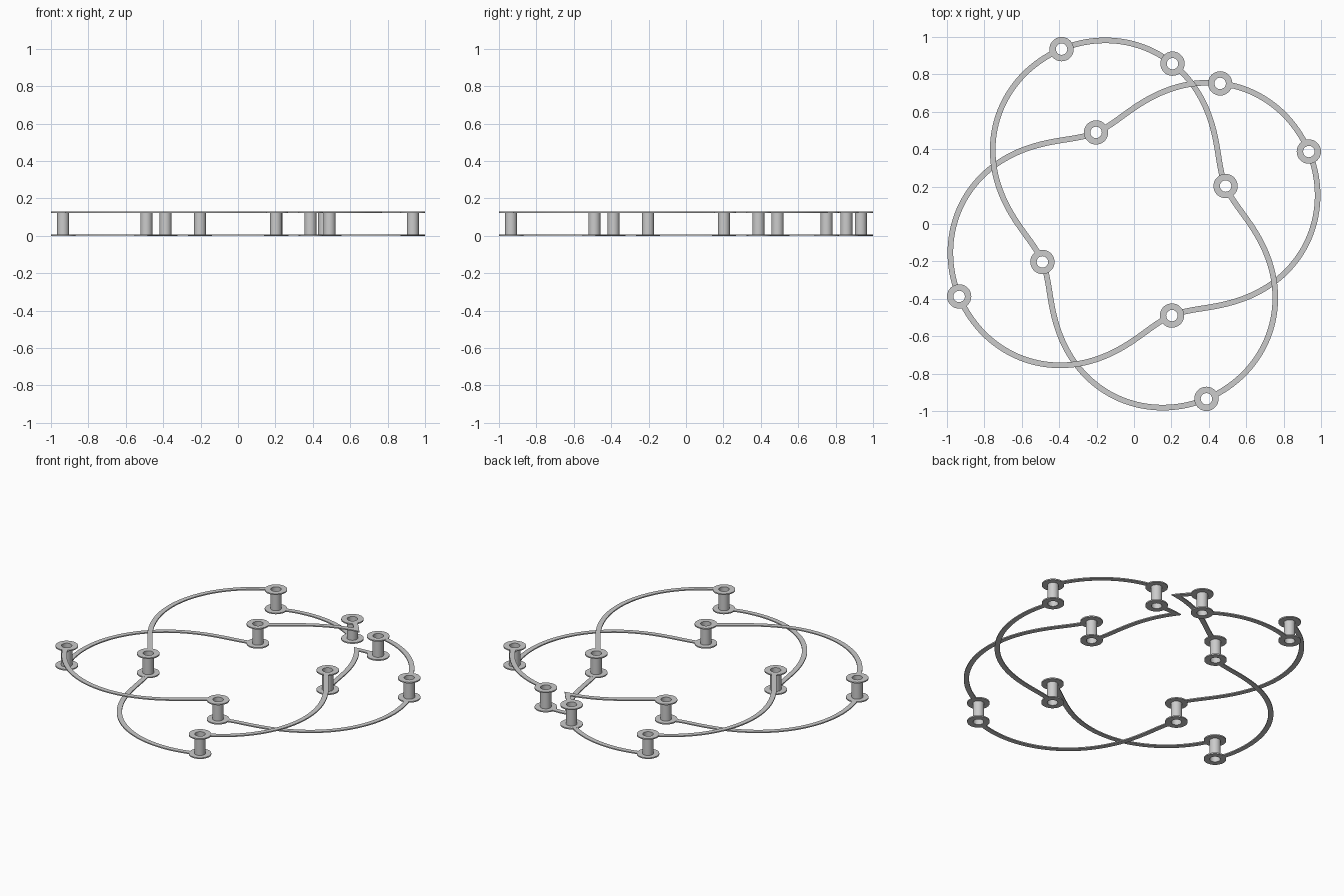
import bpy, bmesh, math
from mathutils import Vector

if "Cube" in bpy.data.objects:
    bpy.data.objects.remove(bpy.data.objects["Cube"])

HEIGHT = 0.13
SHEET = 0.007          # thickness of tracks and pads
WIDTH = 0.03           # track width
PAD, BORE, WALL = 0.065, 0.0305, 0.0325

metal = bpy.data.materials.new("light grey metal")
metal.use_nodes = True
colour = (0.6, 0.6, 0.6, 1)
metal.diffuse_color = colour
metal.node_tree.nodes["Principled BSDF"].inputs["Base Color"].default_value = colour


def finish(name, bm, smooth=True):
    bmesh.ops.recalc_face_normals(bm, faces=bm.faces)
    mesh = bpy.data.meshes.new(name)
    bm.to_mesh(mesh)
    bm.free()
    mesh.materials.append(metal)
    obj = bpy.data.objects.new(name, mesh)
    bpy.context.collection.objects.link(obj)
    if smooth:
        bpy.ops.object.select_all(action='DESELECT')
        obj.select_set(True)
        bpy.context.view_layer.objects.active = obj
        bpy.ops.object.shade_smooth_by_angle(angle=math.radians(35))
    return obj


def loop_point(peak, degrees):
    """Point on a pinched oval whose widest direction is at angle peak."""
    u = math.radians(2 * (degrees - peak))
    r = 0.791 + 0.241 * math.cos(u) - 0.02 * math.cos(2 * u)
    a = math.radians(degrees)
    return Vector((r * math.cos(a), r * math.sin(a)))


def track(name, z, arcs):
    """Flat strip following arcs (peak, start, end), mitred at every point."""
    path = []
    for peak, start, end in arcs:
        steps = max(2, round(abs(end - start)))
        arc = [loop_point(peak, start + (end - start) * i / steps) for i in range(steps + 1)]
        path += arc[1:] if path else arc
    first, last = path[0], path[-1]
    path = [p for p in path if min((p - first).length, (p - last).length) > 0.045]

    bm = bmesh.new()
    rings = []
    for i, p in enumerate(path):
        d_in = (p - path[max(i - 1, 0)]).normalized() if i else (path[1] - p).normalized()
        d_out = (path[i + 1] - p).normalized() if i < len(path) - 1 else d_in
        n_in = Vector((-d_in.y, d_in.x))
        n_out = Vector((-d_out.y, d_out.x))
        miter = (n_in + n_out).normalized()
        side = miter * (WIDTH / 2 / miter.dot(n_in))
        corners = ((p + side, z), (p - side, z), (p - side, z + SHEET), (p + side, z + SHEET))
        rings.append([bm.verts.new((q.x, q.y, h)) for q, h in corners])
    for a, b in zip(rings, rings[1:]):
        for k in range(4):
            m = (k + 1) % 4
            bm.faces.new((a[k], a[m], b[m], b[k]))
    bm.faces.new(rings[0])
    bm.faces.new(rings[-1])
    finish(name, bm)


def spool(name, centre):
    """Hollow barrel with a ring pad at each end, turned from one profile."""
    profile = [(BORE, 0), (PAD, 0), (PAD, SHEET + 0.0005), (WALL, SHEET + 0.0005),
               (WALL, HEIGHT - SHEET - 0.0005), (PAD, HEIGHT - SHEET - 0.0005),
               (PAD, HEIGHT), (BORE, HEIGHT)]
    bm = bmesh.new()
    verts = [bm.verts.new((r, 0, z)) for r, z in profile]
    edges = [bm.edges.new((v, verts[(i + 1) % len(verts)])) for i, v in enumerate(verts)]
    bmesh.ops.spin(bm, geom=verts + edges, cent=(0, 0, 0), axis=(0, 0, 1),
                   angle=math.tau, steps=32)
    bmesh.ops.remove_doubles(bm, verts=bm.verts, dist=0.0001)
    obj = finish(name, bm)
    obj.location = (centre.x, centre.y, 0)


# Two crossed ovals, joined into one closed run at the back crossing
A, B = 112.5, 22.5
CROSS, STEP = 67.5, 9
runs = [
    [(A, A, A + 90)],
    [(A, A + 90, A + 180)],
    [(A, A + 180, A + 270)],
    [(A, B, CROSS), (B, CROSS, CROSS - STEP)],
    [(B, CROSS - STEP, B)],
    [(B, B, B - 90)],
    [(B, B - 90, B - 180)],
    [(B, B - 180, B - 270)],
    [(B, A, CROSS), (A, CROSS, CROSS + STEP)],
    [(A, CROSS + STEP, A)],
]

# Tracks alternate between the upper and lower layer; a spool starts each one
for i, arcs in enumerate(runs):
    upper = i % 2 == 0
    z = HEIGHT - SHEET - 0.0002 if upper else 0.0002
    track(f"{'upper' if upper else 'lower'}_track_{i + 1}", z, arcs)
    peak, start, _ = arcs[0]
    spool(f"spool_{i + 1}", loop_point(peak, start))
